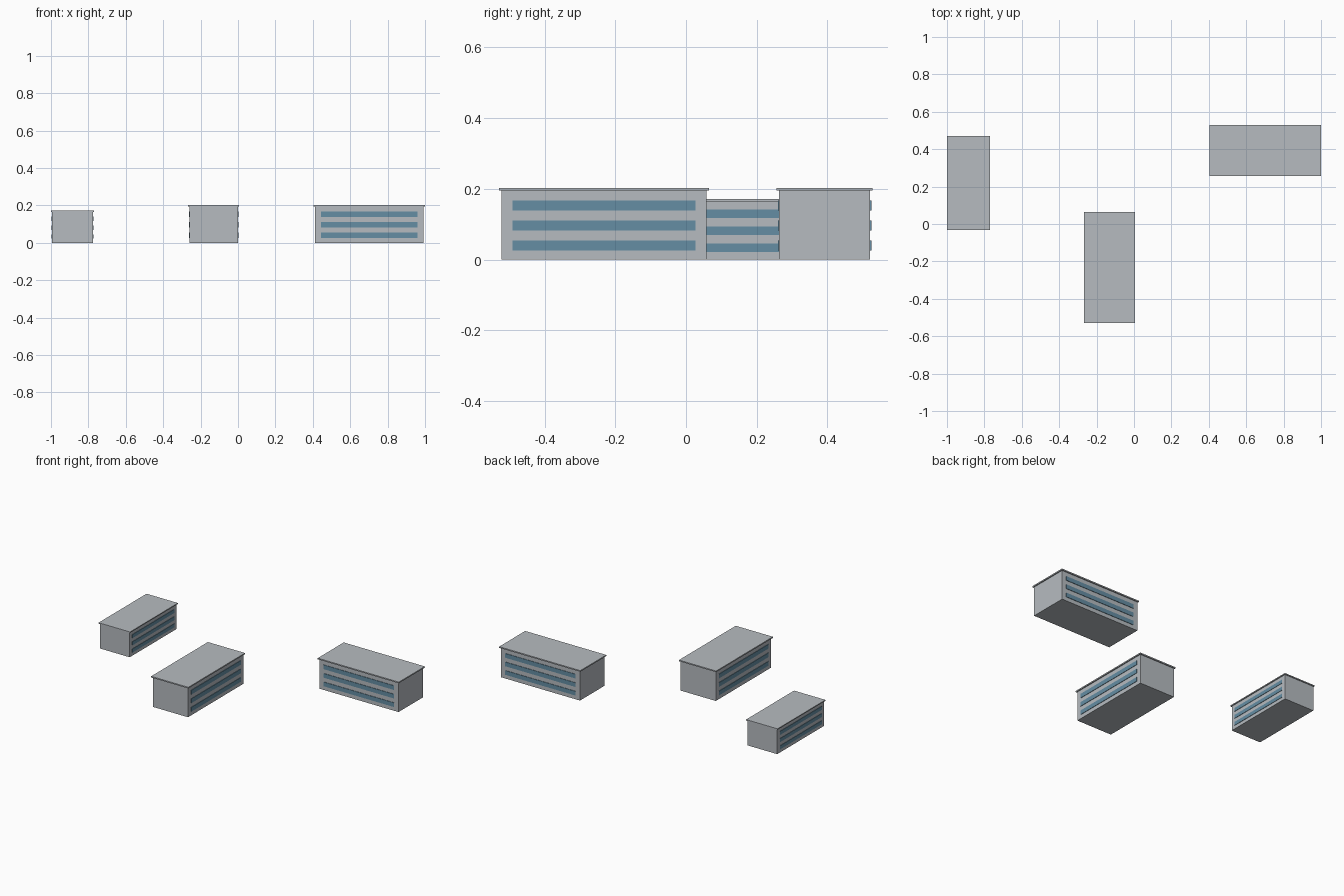
import bpy
from math import pi

old = bpy.data.objects.get("Cube")
if old:
    bpy.data.objects.remove(old, do_unlink=True)


def material(name, rgb):
    mat = bpy.data.materials.new(name)
    mat.use_nodes = True
    color = (*rgb, 1)
    mat.diffuse_color = color
    mat.node_tree.nodes["Principled BSDF"].inputs["Base Color"].default_value = color
    return mat


wall = material("wall_grey", (0.47, 0.50, 0.53))
roof = material("roof_grey", (0.47, 0.50, 0.53))
glass = material("window_blue", (0.13, 0.27, 0.37))


def box(name, size, center, mat, parent):
    bpy.ops.mesh.primitive_cube_add(size=1)
    ob = bpy.context.object
    ob.name = name
    for v in ob.data.vertices:
        v.co = [c * s + o for c, s, o in zip(v.co, size, center)]
    ob.data.materials.append(mat)
    ob.parent = parent
    return ob


def building(name, x, y, scale, turn):
    """Office block, long side along local x, windows on both long sides."""
    root = bpy.data.objects.new(name, None)
    bpy.context.collection.objects.link(root)
    root.location = (x, y, 0)
    root.scale = (scale,) * 3
    root.rotation_euler.z = turn

    length, width, height = 0.58, 0.258, 0.195
    box(name + "_walls", (length, width, height), (0, 0, height / 2), wall, root)
    # Overhanging roof slab
    box(name + "_roof_slab", (length + 0.014, width + 0.014, 0.008),
        (0, 0, height + 0.004), roof, root)
    # Window bands, three floors on each long side
    for side, label in ((-1, "front"), (1, "back")):
        for floor in range(3):
            box(f"{name}_{label}_window_band_{floor + 1}", (0.517, 0.004, 0.028),
                (0, side * (width / 2 + 0.001), 0.04 + floor * 0.0565), glass, root)


building("right_block", -0.885, 0.22, 0.845, pi / 2)
building("middle_block", -0.13, -0.232, 1, pi / 2)
building("left_block", 0.702, 0.392, 1, 0)
